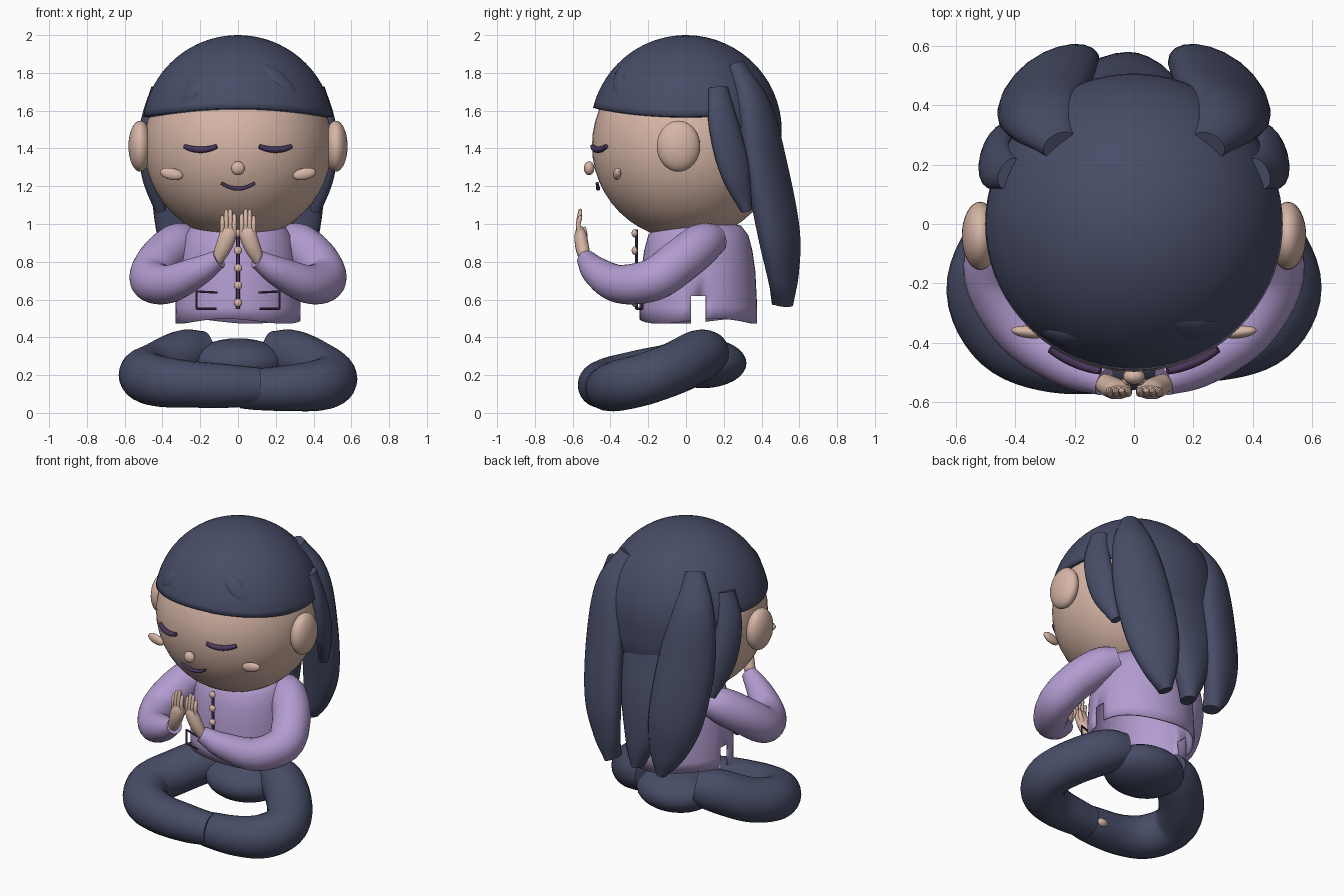
import bpy, bmesh, math
from mathutils import Vector, Matrix, Euler

cube = bpy.data.objects.get("Cube")
if cube:
    bpy.data.objects.remove(cube, do_unlink=True)


def material(name, rgb):
    m = bpy.data.materials.new(name)
    m.use_nodes = True
    m.diffuse_color = (*rgb, 1)
    m.node_tree.nodes["Principled BSDF"].inputs["Base Color"].default_value = (*rgb, 1)
    return m


NAVY = material("navy", (0.064, 0.074, 0.135))
SKIN = material("skin", (0.68, 0.47, 0.385))
LILAC = material("lilac", (0.45, 0.335, 0.64))
PLUM = material("dark plum", (0.07, 0.04, 0.11))


def finish(bm, name, mat, mirror=False, thickness=0):
    bmesh.ops.recalc_face_normals(bm, faces=bm.faces)
    me = bpy.data.meshes.new(name)
    bm.to_mesh(me)
    bm.free()
    me.materials.append(mat)
    ob = bpy.data.objects.new(name, me)
    bpy.context.collection.objects.link(ob)
    if thickness:
        mod = ob.modifiers.new("thickness", 'SOLIDIFY')
        mod.thickness, mod.offset = thickness, -1
    if mirror:
        ob.modifiers.new("mirror", 'MIRROR').use_mirror_merge = False
    bpy.ops.object.select_all(action='DESELECT')
    ob.select_set(True)
    bpy.context.view_layer.objects.active = ob
    bpy.ops.object.shade_smooth_by_angle(angle=math.radians(40))
    return ob


def ellipsoid(name, mat, centre, radii, rot=(0, 0, 0), mirror=False, segs=32):
    bm = bmesh.new()
    mx = Matrix.LocRotScale(Vector(centre), Euler(rot), Vector(radii))
    bmesh.ops.create_uvsphere(bm, u_segments=segs, v_segments=segs // 2, radius=1, matrix=mx)
    return finish(bm, name, mat, mirror)


def spline(pts, steps):
    """Smooth path through the points, interpolating the radii too."""
    p = [2 * Vector(pts[0]) - Vector(pts[1])] + [Vector(q) for q in pts]
    p.append(2 * p[-1] - p[-2])
    out = []
    for i in range(1, len(p) - 2):
        a, b, c, d = p[i - 1:i + 3]
        for k in range(steps):
            t = k / steps
            out.append(0.5 * (2 * b + (c - a) * t + (2 * a - 5 * b + 4 * c - d) * t * t
                              + (3 * b - a - 3 * c + d) * t ** 3))
    return out + [p[-2]]


def skin_rings(bm, rings, keep=lambda j, k: True):
    n = len(rings[0])
    for j in range(len(rings) - 1):
        for k in range(n):
            if keep(j, k):
                m = (k + 1) % n
                bm.faces.new((rings[j][k], rings[j][m], rings[j + 1][m], rings[j + 1][k]))


def sweep(name, mat, pts, ref=(0, 0, 1), mirror=False, sides=20, steps=6):
    """Tube along points of (x, y, z, half width, half thickness)."""
    bm = bmesh.new()
    path = spline([q if len(q) == 5 else (*q, q[3]) for q in pts], steps)
    rings = []
    for i, q in enumerate(path):
        tan = (path[min(i + 1, len(path) - 1)] - path[max(i - 1, 0)]).to_3d().normalized()
        side = tan.cross(Vector(ref)).normalized()
        up = side.cross(tan)
        ring = []
        for k in range(sides):
            a = math.tau * k / sides
            ring.append(bm.verts.new(q.to_3d() + side * q[3] * math.cos(a) + up * q[4] * math.sin(a)))
        rings.append(ring)
    skin_rings(bm, rings)
    bm.faces.new(rings[0])
    bm.faces.new(rings[-1])
    return finish(bm, name, mat, mirror)


# Head, ears, nose and cheeks
HEAD_Z, HEAD_R = 1.415, 0.498
ellipsoid("head", SKIN, (0, 0, HEAD_Z), (HEAD_R, HEAD_R, HEAD_R), segs=48)
ellipsoid("ear", SKIN, (0.518, -0.04, 1.412), (0.062, 0.115, 0.135), mirror=True)
ellipsoid("nose", SKIN, (0, -0.513, 1.295), (0.037, 0.028, 0.037), segs=20)
ellipsoid("cheek", SKIN, (0.352, -0.364, 1.265), (0.063, 0.021, 0.031), (0, -0.2, 0.1), True, 20)


def on_face(x, z, lift, r):
    y = -math.sqrt((HEAD_R + lift) ** 2 - x * x - (z - HEAD_Z) ** 2)
    return (x, y, z, r)


# Closed eyes and smile
eye, smile = [], []
for i in range(7):
    t = i / 3 - 1
    r = 0.017 - 0.005 * t * t
    eye.append(on_face(0.198 + 0.085 * t, 1.393 + 0.018 * t * t, 0.01, r))
    smile.append(on_face(0.088 * t, 1.187 + 0.03 * t * t, 0.02, r * 0.65))
sweep("closed_eye", PLUM, eye, mirror=True, sides=10, steps=3)
sweep("smile", PLUM, smile, sides=10, steps=3)

# Hair cap with a level fringe and a lobe down the back
CAP_Z, CAP_R = 1.493, 0.507
bm = bmesh.new()
rings, SEG, ROWS = [], 72, 20
for j in range(ROWS + 1):
    ring = []
    for k in range(SEG):
        a = math.tau * k / SEG
        turn = abs(math.degrees(a if a < math.pi else a - math.tau))
        s = min(max((turn - 110) / 55, 0), 1)
        edge = 1.592 + 0.023 * math.cos(2 * a) - 0.37 * s * s * (3 - 2 * s)
        low = math.acos((edge - CAP_Z) / CAP_R)
        th = 0.01 + (low - 0.01) * j / ROWS
        z, r = CAP_Z + CAP_R * math.cos(th), CAP_R * math.sin(th)
        if z < CAP_Z:
            r = max(r, math.sqrt(HEAD_R ** 2 - (z - HEAD_Z) ** 2) + 0.008)
        ring.append(bm.verts.new((r * math.sin(a), -r * math.cos(a), z)))
    rings.append(ring)
skin_rings(bm, rings)
bm.faces.new(rings[0])
finish(bm, "hair_cap", NAVY, thickness=0.03)


# Raised locks lying on the fringe
def lock(name, ends):
    pts = []
    for i in range(5):
        t = i / 4
        x, z = (ends[0][n] * (1 - t) + ends[1][n] * t for n in (0, 1))
        y = -math.sqrt((CAP_R - 0.011) ** 2 - x * x - (z - CAP_Z) ** 2)
        swell = math.sin(math.pi * t)
        pts.append((x, y, z, 0.008 + 0.04 * swell, 0.004 + 0.016 * swell))
    sweep(name, NAVY, pts, Vector(pts[2][:3]) - Vector((0, 0, CAP_Z)))


lock("right_fringe_lock", ((-0.32, 1.63), (-0.17, 1.77)))
lock("left_fringe_lock", ((0.1, 1.87), (0.34, 1.66)))

# Long hair strands down the back
sweep("long_strand", NAVY, [(0.25, 0.265, 1.84, 0.06, 0.045), (0.305, 0.36, 1.62, 0.13, 0.08),
      (0.3, 0.425, 1.3, 0.175, 0.092), (0.27, 0.492, 0.95, 0.17, 0.092), (0.225, 0.515, 0.72, 0.115, 0.072),
      (0.18, 0.512, 0.575, 0.04, 0.058)], (0.5, 1, 0), True)
sweep("middle_strand", NAVY, [(-0.03, 0.4, 1.55, 0.12, 0.045), (-0.04, 0.425, 1.3, 0.2, 0.07),
      (-0.04, 0.475, 1.02, 0.18, 0.085), (-0.02, 0.505, 0.76, 0.11, 0.075),
      (0, 0.51, 0.575, 0.04, 0.055)], (0, 1, 0))
sweep("side_strand", NAVY, [(0.42, 0.17, 1.72, 0.055, 0.035), (0.46, 0.2, 1.52, 0.085, 0.05),
      (0.455, 0.26, 1.28, 0.085, 0.05), (0.41, 0.32, 1.07, 0.03, 0.03)], (1, 0.5, 0), True)

# Jacket: hollow body with a vent at each side of the hem
PROFILE = [(0.485, 0.335), (0.56, 0.335), (0.62, 0.332), (0.75, 0.325), (0.86, 0.308),
           (0.94, 0.285), (0.99, 0.245), (1.01, 0.16), (1.015, 0.05)]
bm = bmesh.new()
rings = []
for j, (z, r) in enumerate(PROFILE):
    ring = []
    for k in range(48):
        a = math.tau * k / 48
        dz = 0.013 * math.sin(3 * a + 0.6) if j == 0 else 0
        ring.append(bm.verts.new((r * math.cos(a), 0.065 + 0.93 * r * math.sin(a), z + dz)))
    rings.append(ring)
skin_rings(bm, rings, lambda j, k: j > 1 or k not in (0, 47, 23, 24))
bm.faces.new(rings[-1])
finish(bm, "jacket", LILAC, thickness=0.012)

# Sleeves
sweep("sleeve", LILAC, [(0.25, 0.155, 0.925, 0.08), (0.325, 0.08, 0.89, 0.112), (0.42, -0.035, 0.8, 0.117),
      (0.46, -0.175, 0.705, 0.113), (0.37, -0.35, 0.682, 0.102), (0.22, -0.47, 0.745, 0.08),
      (0.1, -0.53, 0.815, 0.05)], mirror=True, sides=24)

# Hands pressed together
sweep("palm", SKIN, [(0.12, -0.525, 0.79, 0.028, 0.028), (0.08, -0.548, 0.87, 0.042, 0.036),
      (0.054, -0.558, 0.94, 0.046, 0.033), (0.05, -0.562, 0.985, 0.04, 0.017)], (0, -1, 0), True, 14)
for i, tip in enumerate((1.055, 1.08, 1.075, 1.045)):
    x = 0.02 + 0.021 * i
    sweep(f"finger_{i + 1}", SKIN, [(x, -0.565, 0.95, 0.013), (x, -0.57, 1.0, 0.013),
          (x, -0.56, tip - 0.012, 0.011), (x, -0.557, tip, 0.004)], (0, -1, 0), True, 10, 4)
sweep("thumb", SKIN, [(0.05, -0.54, 0.88, 0.014), (0.025, -0.535, 0.94, 0.014),
      (0.018, -0.535, 0.985, 0.005)], (0, -1, 0), True, 10, 4)

# Placket, buttons and pocket trim
sweep("placket", PLUM, [(0, -0.263, 0.55, 0.01, 0.008), (0, -0.263, 0.97, 0.01, 0.008)], (0, -1, 0), sides=8)
for i in range(5):
    ellipsoid(f"button_{i + 1}", SKIN, (0, -0.272, 0.583 + 0.092 * i), (0.022, 0.016, 0.022), segs=16)
for name, a, b in (("pocket_top", (0.11, 0.637), (0.22, 0.643)), ("pocket_base", (0.115, 0.552), (0.22, 0.552)),
                   ("pocket_side", (0.22, 0.55), (0.22, 0.645))):
    ends = [(x, 0.9 * x * x - 0.275, z, 0.006) for x, z in (a, b)]
    sweep(name, PLUM, ends, (0, -1, 0), True, 8)

# Hips and crossed legs, the right shin in front of the left
ellipsoid("hips", NAVY, (0, 0.09, 0.263), (0.258, 0.23, 0.132))
THIGH = [(0.17, 0.13, 0.325, 0.108), (0.285, 0.07, 0.305, 0.135), (0.43, -0.065, 0.235, 0.138)]
sweep("left_leg", NAVY, THIGH + [(0.495, -0.215, 0.18, 0.137), (0.43, -0.345, 0.147, 0.135),
      (0.28, -0.405, 0.132, 0.123), (0.1, -0.415, 0.125, 0.11), (0.01, -0.41, 0.125, 0.1)], sides=24)
sweep("right_leg", NAVY, [(-x, y, z, r) for x, y, z, r in THIGH] + [
      (-0.495, -0.225, 0.2, 0.137), (-0.42, -0.375, 0.168, 0.135), (-0.26, -0.445, 0.152, 0.124),
      (-0.05, -0.45, 0.142, 0.115), (0.11, -0.435, 0.14, 0.1)], sides=24)
ellipsoid("foot", SKIN, (-0.04, -0.365, 0.115), (0.05, 0.04, 0.03), segs=16)
